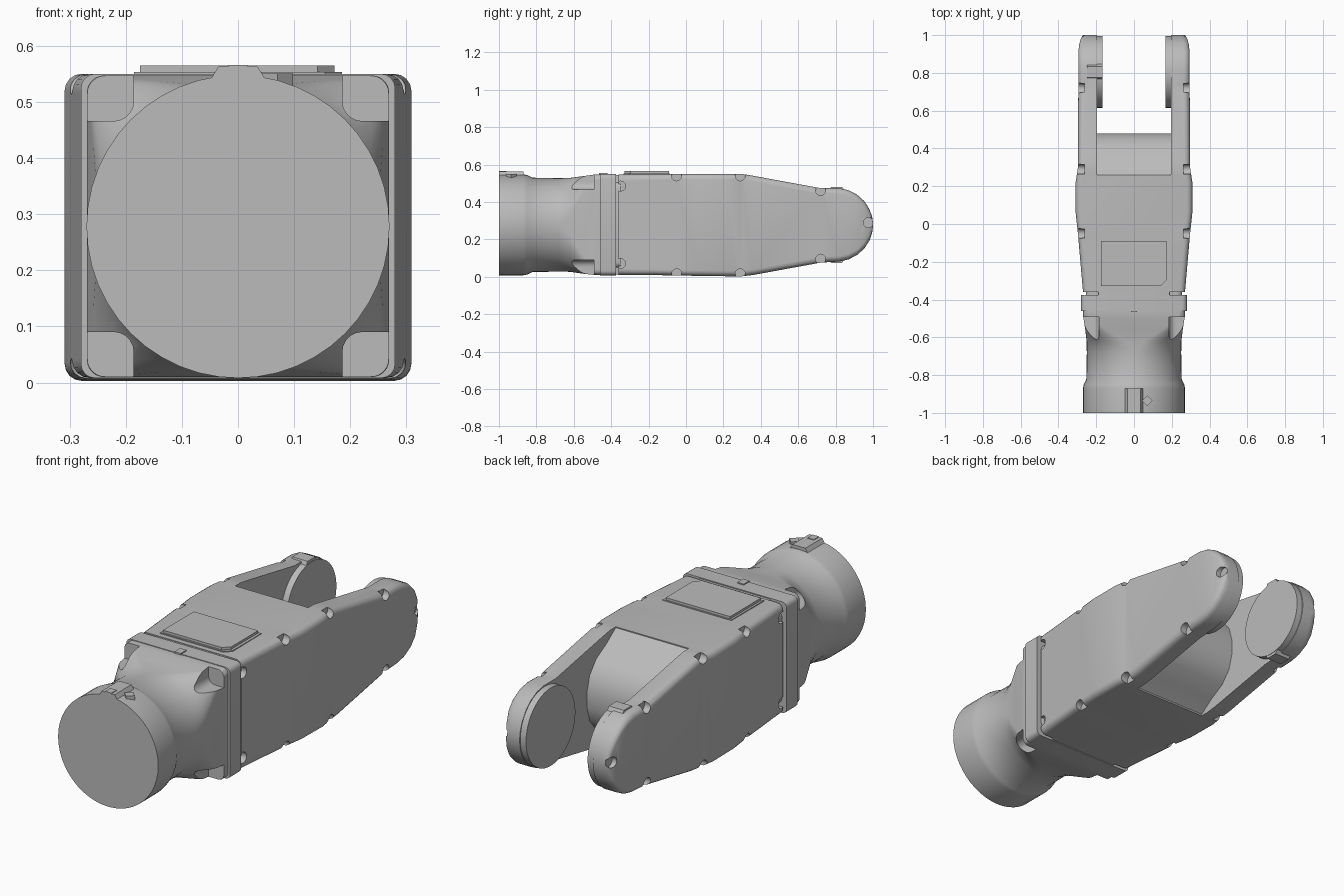
import bpy, bmesh, math
from math import sin, cos, pi, radians

if "Cube" in bpy.data.objects:
    bpy.data.objects.remove(bpy.data.objects["Cube"])

grey = bpy.data.materials.new("light grey metal")
grey.use_nodes = True
COLOUR = (0.5, 0.5, 0.5, 1)
grey.diffuse_color = COLOUR
grey.node_tree.nodes["Principled BSDF"].inputs["Base Color"].default_value = COLOUR

MID = 0.278


def finish(name, bm):
    bmesh.ops.remove_doubles(bm, verts=bm.verts, dist=1e-5)
    bmesh.ops.recalc_face_normals(bm, faces=bm.faces)
    mesh = bpy.data.meshes.new(name)
    bm.to_mesh(mesh)
    bm.free()
    mesh.materials.append(grey)
    ob = bpy.data.objects.new(name, mesh)
    bpy.context.scene.collection.objects.link(ob)
    return ob


def skin(bm, rings):
    """Skin a list of point rings and cap both ends."""
    rows = [[bm.verts.new(p) for p in ring] for ring in rings]
    n = len(rows[0])
    for a, b in zip(rows, rows[1:]):
        for i in range(n):
            j = (i + 1) % n
            bm.faces.new((a[i], a[j], b[j], b[i]))
    bm.faces.new(rows[0])
    bm.faces.new(rows[-1])


def section(y, x0, x1, z0, z1, r, seg):
    """Rounded rectangle across the arm; a full radius gives a circle."""
    r = min(r, (x1 - x0) / 2, (z1 - z0) / 2)
    corners = ((x1 - r, z1 - r), (x0 + r, z1 - r), (x0 + r, z0 + r), (x1 - r, z0 + r))
    return [(cx + r * cos((k + i / seg) * pi / 2), y, cz + r * sin((k + i / seg) * pi / 2))
            for k, (cx, cz) in enumerate(corners) for i in range(seg + 1)]


def loft(name, sections, seg=4):
    bm = bmesh.new()
    skin(bm, [section(y, -hx, hx, z0, z1, r, seg) for y, hx, z0, z1, r in sections])
    return finish(name, bm)


def prism_x(bm, outline, x0, x1):
    """Extrude a (y, z) outline along x."""
    skin(bm, [[(x, y, z) for y, z in outline] for x in (x0, x1)])


def prism_z(name, outline, z0, z1):
    bm = bmesh.new()
    skin(bm, [[(x, y, z) for x, y in outline] for z in (z0, z1)])
    return finish(name, bm)


def disc(y, z, r, n):
    return [(y + r * cos(2 * pi * i / n), z + r * sin(2 * pi * i / n)) for i in range(n)]


def cut(ob, bm):
    cutter = finish("cutter", bm)
    cutter.hide_render = True
    mod = ob.modifiers.new("cut", "BOOLEAN")
    mod.operation, mod.solver, mod.object = "DIFFERENCE", "EXACT", cutter
    bpy.context.view_layer.objects.active = ob
    bpy.ops.object.modifier_apply(modifier=mod.name)
    bpy.data.objects.remove(cutter)


# Main housing: tapered box running out into the rounded fork ends
stations = [(-0.36, 0.27, 0.01, 0.548, 0.03), (-0.05, 0.297, 0.008, 0.55, 0.03),
            (0.06, 0.309, 0.005, 0.55, 0.03), (0.22, 0.309, 0.003, 0.55, 0.03),
            (0.3, 0.297, 0.003, 0.55, 0.03), (0.36, 0.296, 0.01, 0.54, 0.03),
            (0.72, 0.295, 0.076, 0.474, 0.03)]
for deg in (5, 20, 35, 50, 65, 77, 86):
    a = radians(deg)
    stations.append((0.8 + 0.2 * sin(a), 0.295 - 0.025 * sin(a) ** 6,
                     MID - 0.197 * cos(a), MID + 0.197 * cos(a), 0.03))
housing = loft("forearm_housing", stations)

# Fork slot with a sloped web at its root
bm = bmesh.new()
web_top = [(0.26, 0.7), (0.26, 0.545), (0.33, 0.495), (0.41, 0.45), (0.46, 0.39), (0.48, 0.32)]
web = web_top + [(y, 2 * MID - z) for y, z in reversed(web_top)]
prism_x(bm, web + [(1.2, -0.2), (1.2, 0.7)], -0.197, 0.197)
cut(housing, bm)

# Bolt notches along the outer edges
bm = bmesh.new()
notches = [(0.975, 0.29, 0.265)]
for y, z, x in ((-0.35, 0.485, 0.245), (-0.05, 0.54, 0.262), (0.29, 0.54, 0.262), (0.72, 0.462, 0.262)):
    notches += [(y, z, x), (y, 2 * MID - z, x)]
for y, z, x in notches:
    for side in (-1, 1):
        prism_x(bm, disc(y, z, 0.027, 12), side * x, side * 0.36)
cut(housing, bm)

# Round bearing pads on the inside of both fork arms
for side, label in ((1, "left"), (-1, "right")):
    bm = bmesh.new()
    prism_x(bm, disc(0.805, MID, 0.19, 48), side * 0.166, side * 0.25)
    finish(label + "_bearing_pad", bm)

# Stop lugs above and below the right fork arm
for z, label in ((0.468, "upper"), (2 * MID - 0.468, "lower")):
    bm = bmesh.new()
    s = 1 if z > MID else -1
    prism_x(bm, [(0.76, z - s * 0.02), (0.775, z + s * 0.013), (0.835, z + s * 0.013),
                 (0.855, z - s * 0.02)], -0.25, -0.168)
    finish(label + "_stop_lug", bm)

# Joint between housing and flange
loft("joint_core", [(-0.38, 0.255, 0.05, 0.505, 0.03), (-0.35, 0.255, 0.05, 0.505, 0.03)])
loft("joint_tab", [(-0.38, 0.19, 0.012, 0.545, 0.005), (-0.35, 0.19, 0.012, 0.545, 0.005)])

# Flange plate
loft("flange", [(-0.46, 0.28, 0.008, 0.55, 0.025), (-0.375, 0.28, 0.008, 0.55, 0.025)])

# Wrist neck: square mount blending into a round tube with a wider collar
def ring(y, r):
    return (y, r, MID - r, MID + r, r)

neck = loft("wrist_neck", [
    ring(-1, 0.27), ring(-0.87, 0.27), ring(-0.85, 0.266), ring(-0.82, 0.252), ring(-0.68, 0.25),
    (-0.62, 0.251, MID - 0.251, MID + 0.251, 0.2), (-0.56, 0.258, 0.018, 0.537, 0.11),
    (-0.49, 0.269, 0.01, 0.547, 0.03), (-0.455, 0.269, 0.01, 0.547, 0.03)], seg=12)

# Corner bolt pockets in the neck
bm = bmesh.new()
for sx in (-1, 1):
    for sz in (-1, 1):
        xs = sorted((sx * 0.186, sx * 0.4))
        zs = sorted((MID + sz * 0.188, MID + sz * 0.4))
        skin(bm, [section(y, *xs, *zs, 0.035, 5) for y in (-0.8, -0.492)])
cut(neck, bm)

# Raised cover plate on top, with its thin gasket
def plate(x0, x1, y0, y1, c):
    return [(x0, y0), (x1 - c, y0), (x1, y0 + c), (x1, y1), (x0, y1)]

prism_z("cover_gasket", plate(-0.185, 0.185, -0.335, -0.085, 0.03), 0.54, 0.553)
prism_z("cover_plate", plate(-0.175, 0.172, -0.328, -0.09, 0.03), 0.54, 0.565)

# Alignment key on top of the collar, with a small pin boss beside it
bm = bmesh.new()
key = [(-0.055, 0.53), (0.055, 0.53), (0.035, 0.563), (-0.035, 0.563)]
skin(bm, [[(x, y, z) for x, z in key] for y in (-1, -0.87)])
finish("alignment_key", bm)
prism_z("key_rib", [(-0.017, -1), (0.017, -1), (0.017, -0.96), (-0.017, -0.96)], 0.54, 0.566)
prism_z("pin_boss", disc(0.07, -0.935, 0.028, 4), 0.5, 0.551)
prism_z("flange_tab", [(-0.017, -0.465), (0.017, -0.465), (0.017, -0.42), (-0.017, -0.42)], 0.53, 0.555)

# Smooth shading with sharp edges kept
for ob in bpy.context.scene.objects:
    if ob.type == "MESH" and grey.name in ob.data.materials:
        bpy.ops.object.select_all(action="DESELECT")
        ob.select_set(True)
        bpy.context.view_layer.objects.active = ob
        bpy.ops.object.shade_smooth_by_angle(angle=radians(32))
